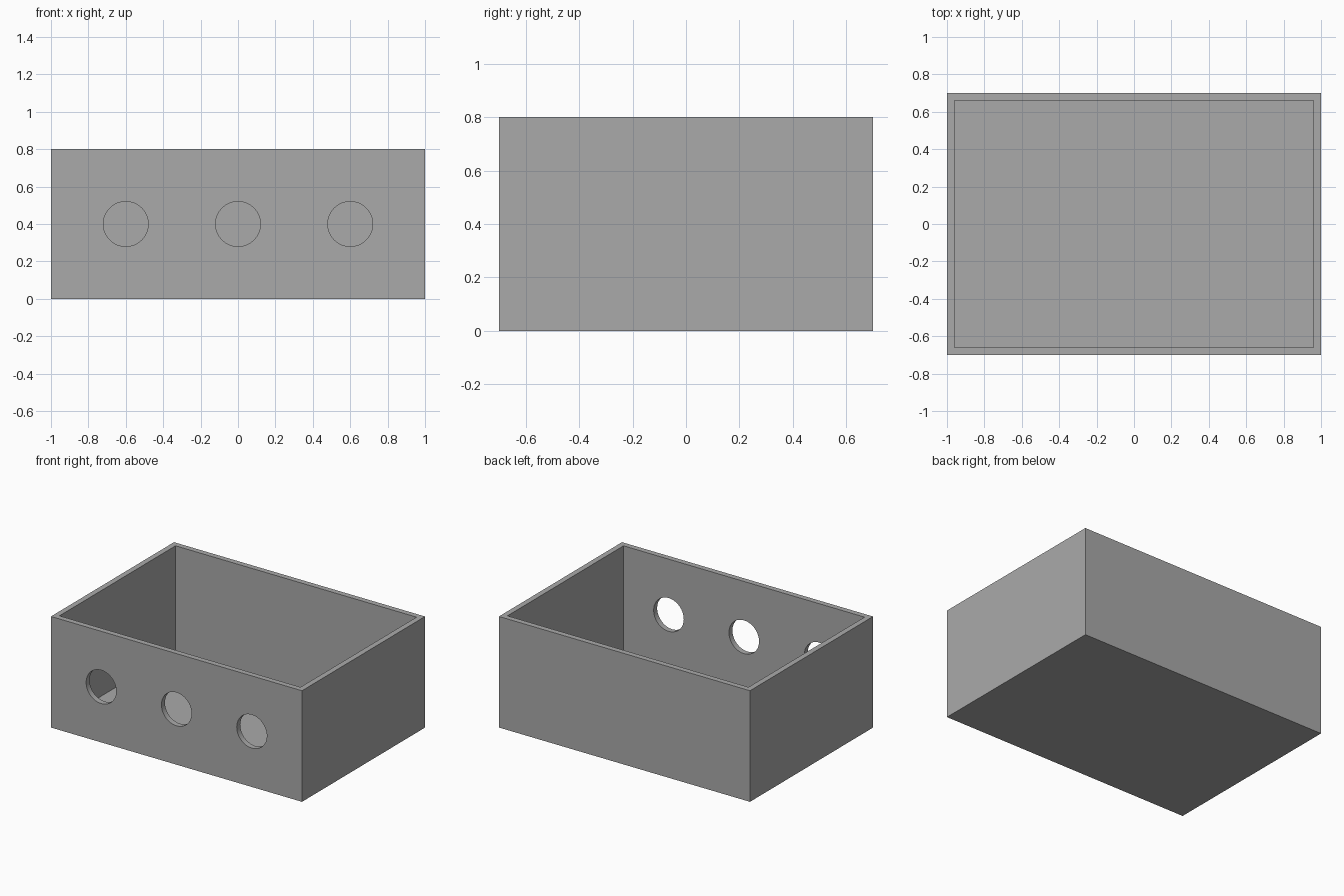
import bpy
import bmesh
from mathutils import Matrix

default = bpy.data.objects.get("Cube")
if default:
    bpy.data.objects.remove(default, do_unlink=True)

WIDTH, DEPTH, HEIGHT, WALL = 2.0, 1.4, 0.8, 0.04
HOLE_RADIUS = 0.12

grey = bpy.data.materials.new("grey")
grey.use_nodes = True
colour = (0.4, 0.4, 0.4, 1)
grey.diffuse_color = colour
grey.node_tree.nodes["Principled BSDF"].inputs["Base Color"].default_value = colour


def add_object(name, bm):
    mesh = bpy.data.meshes.new(name)
    bm.to_mesh(mesh)
    bm.free()
    mesh.materials.append(grey)
    obj = bpy.data.objects.new(name, mesh)
    bpy.context.collection.objects.link(obj)
    return obj


# Open box: inset the top face for the rim, then push it down to the floor
bm = bmesh.new()
bmesh.ops.create_cube(bm, size=1, matrix=Matrix.Translation((0, 0, HEIGHT / 2))
                      @ Matrix.Diagonal((WIDTH, DEPTH, HEIGHT, 1)))
top = max(bm.faces, key=lambda f: f.calc_center_median().z)
bmesh.ops.inset_region(bm, faces=[top], thickness=WALL, use_even_offset=True)
cavity = bmesh.ops.extrude_discrete_faces(bm, faces=[top])["faces"][0]
bmesh.ops.translate(bm, verts=cavity.verts, vec=(0, 0, WALL - HEIGHT))
bmesh.ops.recalc_face_normals(bm, faces=bm.faces)
box = add_object("open_box", bm)

# Three round holes through the front wall
bm = bmesh.new()
for x in (-0.6, 0, 0.6):
    bmesh.ops.create_cone(bm, cap_ends=True, segments=64, depth=WALL * 4,
                          radius1=HOLE_RADIUS, radius2=HOLE_RADIUS,
                          matrix=Matrix.Translation((x, -DEPTH / 2, HEIGHT / 2))
                          @ Matrix.Rotation(1.5708, 4, "X"))
cutter = add_object("hole_cutter", bm)
cutter.hide_render = True
cutter.hide_set(True)

holes = box.modifiers.new("holes", "BOOLEAN")
holes.operation = "DIFFERENCE"
holes.solver = "EXACT"
holes.object = cutter

# Smooth hole rims while keeping the box edges sharp
bpy.ops.object.select_all(action="DESELECT")
box.select_set(True)
bpy.context.view_layer.objects.active = box
bpy.ops.object.modifier_apply(modifier=holes.name)
bpy.data.objects.remove(cutter, do_unlink=True)
bpy.ops.object.shade_smooth_by_angle(angle=0.5)
